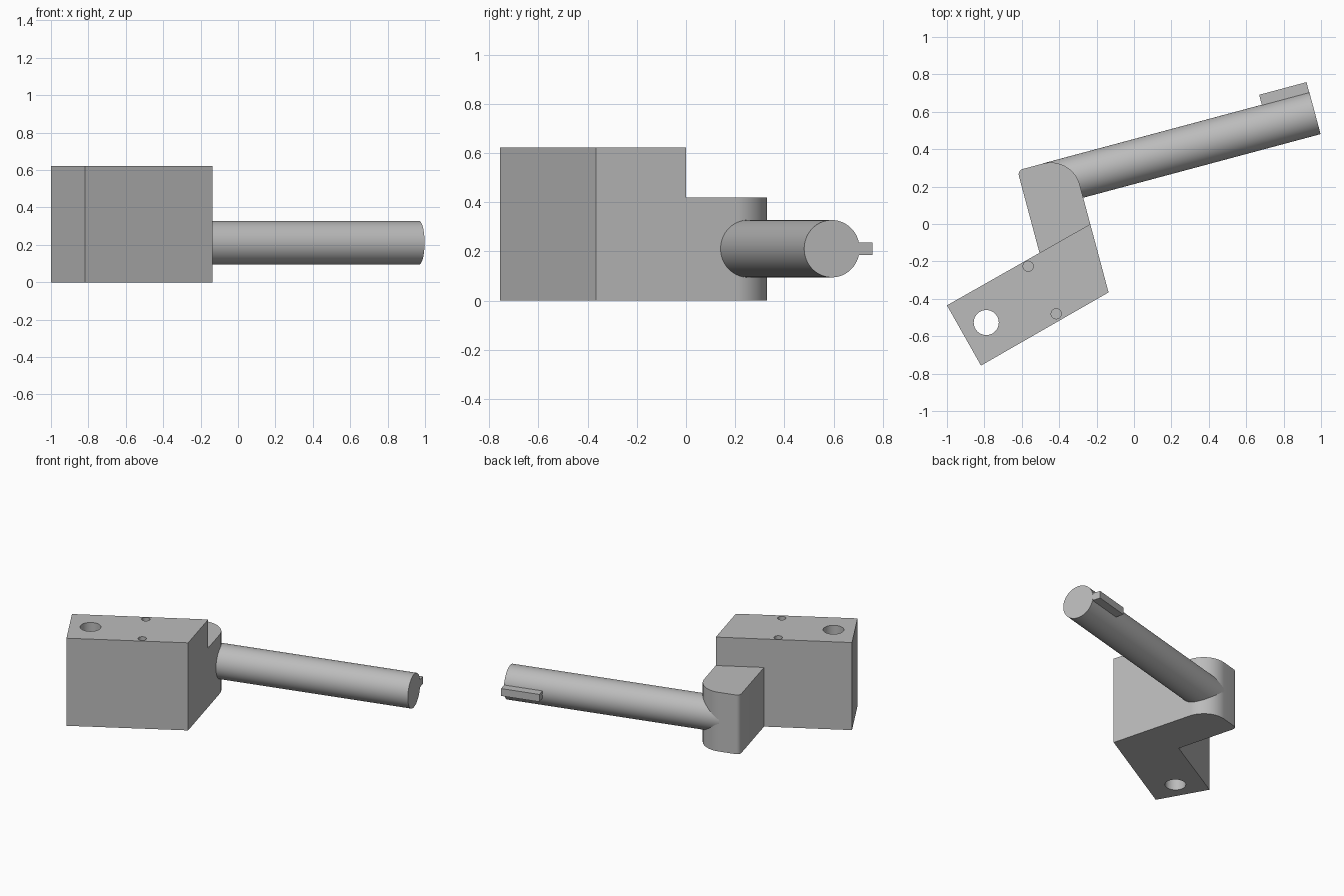
import bpy, bmesh, math
from mathutils import Matrix, Vector

if "Cube" in bpy.data.objects:
    bpy.data.objects.remove(bpy.data.objects["Cube"])

# One plain grey metal
grey = bpy.data.materials.new("grey_metal")
grey.use_nodes = True
colour = (0.5, 0.5, 0.5, 1)
grey.diffuse_color = colour
grey.node_tree.nodes["Principled BSDF"].inputs["Base Color"].default_value = colour

# The arm and rod share a frame turned 15 degrees about z
TURN = Matrix.Rotation(math.radians(15), 4, "Z")
ROD_Z = 0.211


def turned(u, v):
    return (TURN @ Vector((u, v, 0))).to_2d()


def arc(cu, cv, r, start, end, steps):
    angles = [math.radians(start + (end - start) * i / steps) for i in range(steps + 1)]
    return [turned(cu + r * math.cos(a), cv + r * math.sin(a)) for a in angles]


def finish(name, bm):
    bmesh.ops.recalc_face_normals(bm, faces=bm.faces)
    mesh = bpy.data.meshes.new(name)
    bm.to_mesh(mesh)
    bm.free()
    mesh.materials.append(grey)
    ob = bpy.data.objects.new(name, mesh)
    bpy.context.collection.objects.link(ob)
    return ob


def extrude(name, outline, z0, z1):
    bm = bmesh.new()
    face = bm.faces.new([bm.verts.new((p[0], p[1], z0)) for p in outline])
    top = bmesh.ops.extrude_face_region(bm, geom=[face])["geom"]
    verts = [g for g in top if isinstance(g, bmesh.types.BMVert)]
    bmesh.ops.translate(bm, verts=verts, vec=(0, 0, z1 - z0))
    return finish(name, bm)


def cylinder(name, radius, length, matrix, sides):
    bm = bmesh.new()
    bmesh.ops.create_cone(bm, cap_ends=True, segments=sides, radius1=radius,
                          radius2=radius, depth=length, matrix=matrix)
    return finish(name, bm)


def smooth(ob):
    bpy.ops.object.select_all(action="DESELECT")
    ob.select_set(True)
    bpy.context.view_layer.objects.active = ob
    bpy.ops.object.shade_smooth_by_angle(angle=math.radians(30))


# Mounting block, sharing its slanted side with the arm
back_corner = turned(-0.226, 0.06)
block = extrude("mounting_block",
                [back_corner, (-1, -0.435), (-0.818, -0.757), turned(-0.226, -0.318)], 0, 0.622)

# Through hole and two blind pin holes
for name, x, y, r, bottom in (("bolt_hole_cutter", -0.79, -0.527, 0.067, -0.1),
                              ("back_pin_hole_cutter", -0.566, -0.226, 0.027, 0.4),
                              ("front_pin_hole_cutter", -0.416, -0.48, 0.027, 0.4)):
    top = 0.8
    cutter = cylinder(name, r, top - bottom, Matrix.Translation((x, y, (top + bottom) / 2)), 48)
    cutter.hide_render = True
    cutter.hide_set(True)
    cut = block.modifiers.new(name, "BOOLEAN")
    cut.operation = "DIFFERENCE"
    cut.solver = "EXACT"
    cut.object = cutter

# Bake the holes so the sharp edges can be marked
graph = bpy.context.evaluated_depsgraph_get()
drilled = bpy.data.meshes.new_from_object(block.evaluated_get(graph))
block.modifiers.clear()
block.data = drilled
smooth(block)

# Lower arm with one large and one small rounded corner
arm_outline = [back_corner]
arm_outline += arc(-0.386, 0.278, 0.16, 0, 90, 24)
arm_outline += arc(-0.498, 0.408, 0.03, 90, 180, 8)
arm_outline.append(turned(-0.528, -0.021))
smooth(extrude("arm", arm_outline, 0, 0.42))

# Round rod, flush with the end of the arm
start, end, rod_v, radius = -0.386, 1.088, 0.3225, 0.1165
along = TURN @ Matrix.Translation(((start + end) / 2, rod_v, ROD_Z))
smooth(cylinder("rod", radius, end - start, along @ Matrix.Rotation(math.pi / 2, 4, "Y"), 96))

# Key on the far side of the rod tip
key_u, key_v = (0.825, 1.087), (rod_v + 0.08, 0.494)
key = [turned(u, v) for u, v in ((key_u[0], key_v[0]), (key_u[1], key_v[0]),
                                 (key_u[1], key_v[1]), (key_u[0], key_v[1]))]
extrude("key", key, ROD_Z - 0.026, ROD_Z + 0.026)
